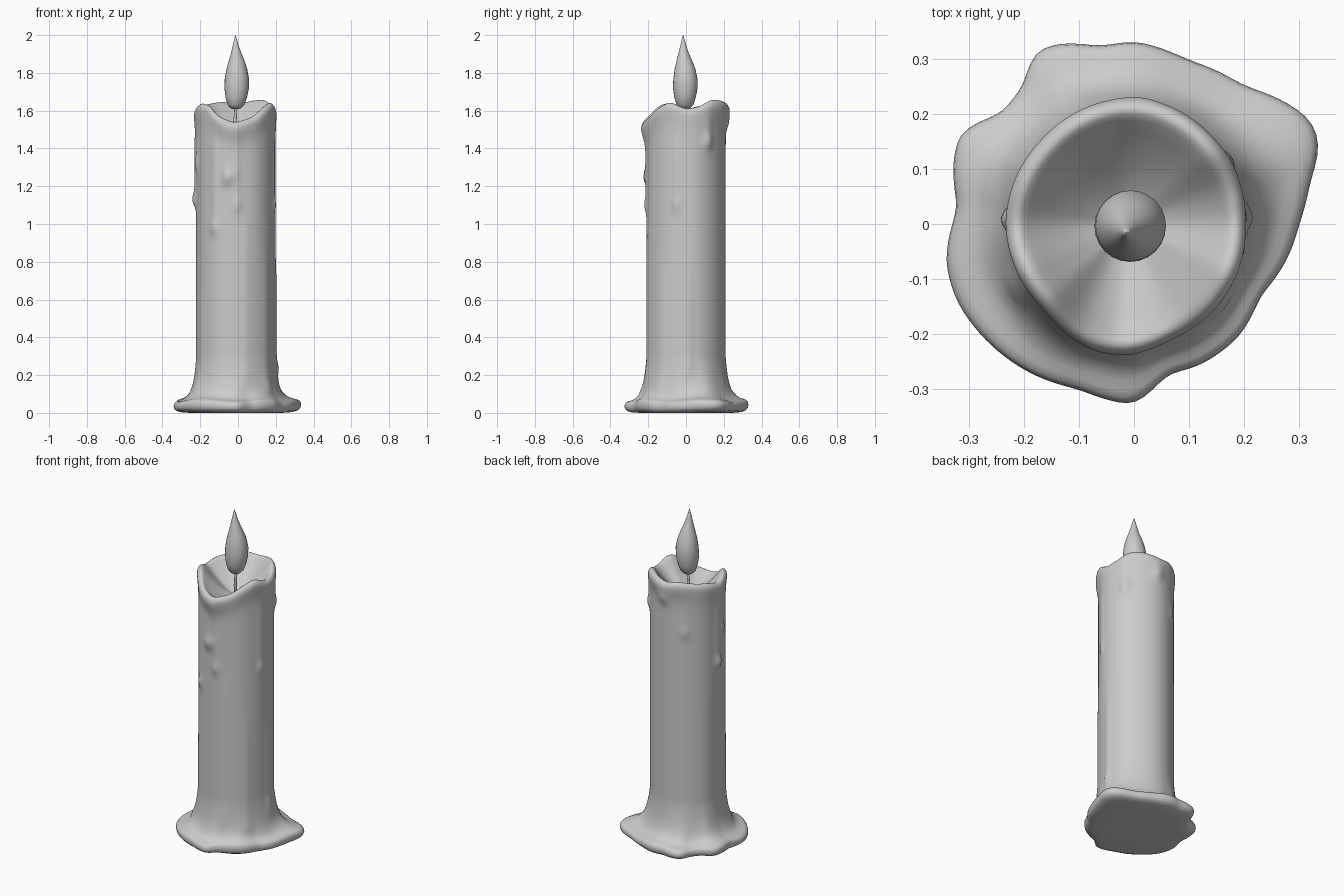
import bpy, bmesh, math
from math import sin, cos, pi, exp, radians, degrees, atan2, hypot

if "Cube" in bpy.data.objects:
    bpy.data.objects.remove(bpy.data.objects["Cube"])

N = 128
CX, CY = -0.013, 0.0


def ring_values(pairs, smooth):
    """Periodic interpolation of (degrees, value) pairs to N samples, then smoothing."""
    p = sorted((a % 360, v) for a, v in pairs)
    p = [(p[-1][0] - 360, p[-1][1])] + p + [(p[0][0] + 360, p[0][1])]
    out = []
    for i in range(N):
        a = 360 * i / N
        for (a0, v0), (a1, v1) in zip(p, p[1:]):
            if a0 <= a <= a1 and a1 > a0:
                out.append(v0 + (v1 - v0) * (a - a0) / (a1 - a0))
                break
    for _ in range(smooth):
        out = [(out[i - 1] + 2 * out[i] + out[(i + 1) % N]) / 4 for i in range(N)]
    return out


def loft(name, rings, bottom, top):
    """Skin closed rings of points, with a centre point at each end."""
    bm = bmesh.new()
    rows = [[bm.verts.new(p) for p in r] for r in rings]
    for a, b in zip(rows, rows[1:]):
        n = len(a)
        for i in range(n):
            j = (i + 1) % n
            bm.faces.new((a[i], a[j], b[j], b[i]))
    for row, centre in ((rows[0], bottom), (rows[-1], top)):
        c = bm.verts.new(centre)
        for i in range(len(row)):
            bm.faces.new((row[i], row[(i + 1) % len(row)], c))
    bmesh.ops.recalc_face_normals(bm, faces=bm.faces)
    for f in bm.faces:
        f.smooth = True
    me = bpy.data.meshes.new(name)
    bm.to_mesh(me)
    bm.free()
    ob = bpy.data.objects.new(name, me)
    bpy.context.collection.objects.link(ob)
    return ob


# outline of the melted puddle, seen from above
outline = [(.338, .14), (.325, .185), (.29, .213), (.2, .25), (.1, .297), (0, .332),
           (-.06, .322), (-.14, .328), (-.182, .312), (-.2, .25), (-.24, .2),
           (-.315, .168), (-.328, .12), (-.32, .03), (-.342, -.07), (-.322, -.14),
           (-.27, -.21), (-.19, -.27), (-.1, -.3), (0, -.329), (.06, -.272),
           (.12, -.256), (.19, -.205), (.23, -.13), (.28, -.06), (.3, 0), (.32, .08)]
puddle = ring_values([(degrees(atan2(y - CY, x - CX)), hypot(x - CX, y - CY))
                      for x, y in outline], 2)
# rim height and rim radius around the candle
rim_h = ring_values([(-92, 1.535), (-65, 1.565), (-45, 1.615), (-25, 1.648), (0, 1.608),
                     (20, 1.62), (40, 1.658), (60, 1.655), (90, 1.635), (110, 1.648),
                     (135, 1.635), (160, 1.625), (180, 1.605), (205, 1.64),
                     (225, 1.63), (245, 1.57)], 6)
rim_r = ring_values([(0, .216), (45, .222), (80, .23), (95, .228), (135, .218),
                     (180, .22), (225, .216), (255, .238), (270, .238), (290, .225),
                     (320, .222)], 6)

# wax runs: angle, top z, bottom z, half width in degrees, thickness
drips = [(-121, 1.50, .94, 7, .010), (-103, 1.42, 1.20, 7, .010), (-88, 1.52, 1.06, 6, .009),
         (-97, 1.30, 1.22, 9, .008), (178, 1.50, 1.09, 7, .016), (192, 1.45, 1.28, 6, .010),
         (-14, 1.45, 1.06, 6, .008), (33, 1.60, 1.40, 8, .012), (85, 1.62, 1.50, 9, .012),
         (3, .75, .20, 6, .010), (-75, 1.0, .15, 8, .005), (150, .9, .1, 9, .004),
         (-40, .8, .1, 9, .006), (120, 1.4, 1.3, 7, .006), (-150, .6, .1, 9, .006)]


def drip_offset(a, z):
    total = 0
    for da, zt, zb, w, t in drips:
        d = (a - da + 180) % 360 - 180
        if abs(d) > 4 * w:
            continue
        across = exp(-(d / w) ** 2)
        up = 1 / (1 + exp(-(z - zb) / .012)) / (1 + exp((z - zt) / .04))
        bead = exp(-((z - zb - .04) / .035) ** 2)
        total += t * across * (.6 * up + .7 * bead)
    return total


def body_radius(i):
    a = 2 * pi * i / N
    return .210 + .002 * sin(3 * a + 1) + .0015 * sin(5 * a)


def ring(fn):
    pts = []
    for i in range(N):
        a = 2 * pi * i / N
        r, z = fn(i, degrees(a))
        pts.append((CX + r * cos(a), CY + r * sin(a), z))
    return pts


rings = []
# puddle: (blend from shaft to outline, z)
for t, z in [(-.8, 0), (.3, 0), (.7, .004), (.88, .012), (.97, .023), (1, .038), (.98, .052),
             (.92, .062), (.8, .068), (.65, .073), (.5, .083), (.36, .1), (.25, .125),
             (.16, .155), (.09, .195), (.04, .24)]:
    def fn(i, a, t=t, z=z):
        b = body_radius(i)
        lump = .006 * sin(radians(5 * a)) * min(1, z / .05) if t > .3 else 0
        return b + (puddle[i] - b) * t + (drip_offset(a, z) if z > .1 else 0), z + lump
    rings.append(ring(fn))
# shaft with wax runs, swelling into the rim lip
STEPS = 100
for k in range(STEPS + 1):
    def fn(i, a, s=k / STEPS):
        z = .29 + (rim_h[i] - .03 - .29) * s
        w = exp(-((rim_h[i] - .03 - z) / .07) ** 2)
        b = body_radius(i)
        return b + (rim_r[i] - b) * w + drip_offset(a, z) * (1 - .5 * w), z
    rings.append(ring(fn))
# rounded rim
for dr, dz in [(-.003, -.016), (-.010, -.005), (-.020, 0), (-.030, -.004), (-.040, -.014)]:
    rings.append(ring(lambda i, a: (rim_r[i] + dr, rim_h[i] + dz)))
# hollow around the wick
FLOOR = 1.47
for f in (.9, .78, .65, .5, .35, .2, .08):
    rings.append(ring(lambda i, a: ((rim_r[i] - .04) * f,
                                    FLOOR + (rim_h[i] - .014 - FLOOR) * f ** 1.5)))
loft("wax_body", rings, (CX, CY, 0), (CX, CY, FLOOR))


def round_part(name, profile, sides):
    """profile: (z, radius, x, y) sections."""
    secs = [[(x + r * cos(2 * pi * i / sides), y + r * sin(2 * pi * i / sides), z)
             for i in range(sides)] for z, r, x, y in profile]
    z0, _, x0, y0 = profile[0]
    z1, _, x1, y1 = profile[-1]
    return loft(name, secs, (x0, y0, z0), (x1, y1, z1))


# wick
round_part("wick", [(1.45, .009, -.016, 0), (1.53, .009, -.018, 0), (1.58, .008, -.013, -.003),
                    (1.66, .008, -.01, -.005)], 12)
# flame
flame = round_part("flame", [(1.608, .012, -.012, -.005), (1.613, .028, -.012, -.005),
                             (1.63, .044, -.011, -.005), (1.67, .057, -.009, -.005),
                             (1.72, .065, -.007, -.004), (1.77, .064, -.006, -.003),
                             (1.82, .055, -.006, -.005), (1.86, .043, -.007, -.008),
                             (1.90, .029, -.009, -.012), (1.94, .017, -.012, -.014),
                             (1.975, .008, -.013, -.015), (2.0, .001, -.014, -.015)], 24)
